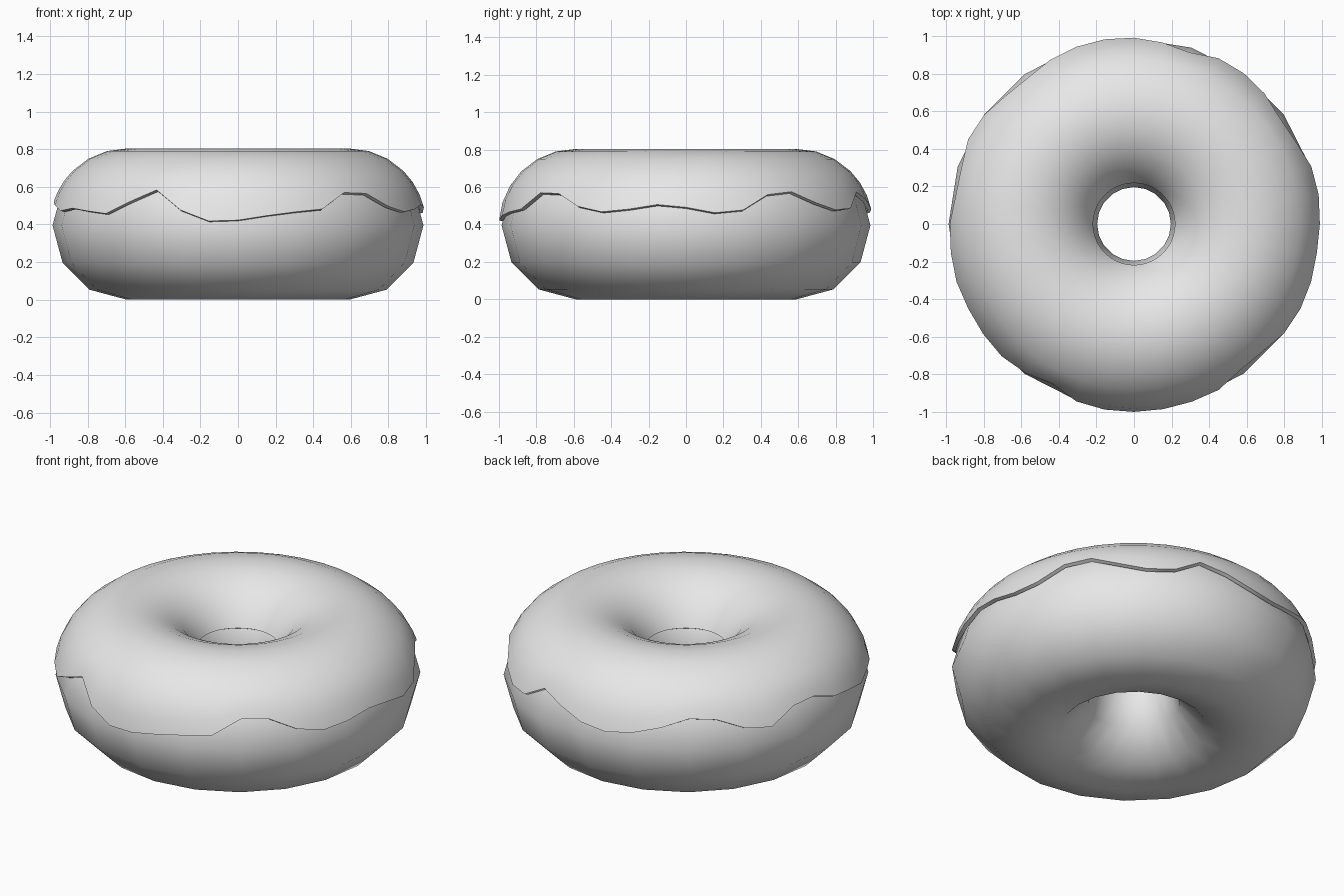
import bpy
import bmesh
from math import sin, cos, asin, degrees, radians

cube = bpy.data.objects.get("Cube")
if cube:
    bpy.data.objects.remove(cube, do_unlink=True)

RING, TUBE, MID = 0.591, 0.395, 0.395

# One plain colour for the whole model
grey = bpy.data.materials.new("plain grey")
grey.use_nodes = True
colour = (0.8, 0.8, 0.8, 1)
grey.diffuse_color = colour
grey.node_tree.nodes["Principled BSDF"].inputs["Base Color"].default_value = colour


def activate(obj):
    bpy.ops.object.select_all(action="DESELECT")
    obj.select_set(True)
    bpy.context.view_layer.objects.active = obj


# Dough ring
bpy.ops.mesh.primitive_torus_add(
    major_segments=20, minor_segments=12, major_radius=RING,
    minor_radius=TUBE, location=(0, 0, MID))
dough = bpy.context.object
dough.name = "dough_ring"
dough.data.materials.append(grey)
bpy.ops.object.shade_smooth()

# Icing: wavy lower edge heights, counter-clockwise from +x
edge = [.49, .46, .475, .56, .575, .515, .475, .485, .575, .53,
        .48, .46, .48, .52, .57, .56, .50, .48, .56, .57,
        .52, .50, .47, .485, .47, .455, .52, .585, .475, .415,
        .42, .445, .465, .48, .57, .565, .495, .465, .48, .505]
SKIN, THICK = 0.387, 0.022
bm = bmesh.new()
columns = []
for i, height in enumerate(edge):
    turn = radians(360 * i / len(edge))
    start = degrees(asin((height - MID) / (SKIN + THICK)))
    angles = [start + (45 - start) * k / 3 for k in range(4)]
    angles += list(range(60, 151, 15)) + [156]
    column = []
    for a in map(radians, angles):
        r = RING + SKIN * cos(a)
        column.append(bm.verts.new((r * cos(turn), r * sin(turn), MID + SKIN * sin(a))))
    columns.append(column)
for i, near in enumerate(columns):
    far = columns[(i + 1) % len(columns)]
    for k in range(len(near) - 1):
        bm.faces.new((near[k], far[k], far[k + 1], near[k + 1]))
mesh = bpy.data.meshes.new("icing")
bm.to_mesh(mesh)
bm.free()
icing = bpy.data.objects.new("icing", mesh)
bpy.context.collection.objects.link(icing)
mesh.materials.append(grey)

# Give the icing its thickness, outward only
activate(icing)
shell = icing.modifiers.new("thickness", "SOLIDIFY")
shell.thickness = THICK
shell.offset = 1
bpy.ops.object.modifier_apply(modifier=shell.name)
bpy.ops.object.shade_smooth_by_angle(angle=radians(60))
